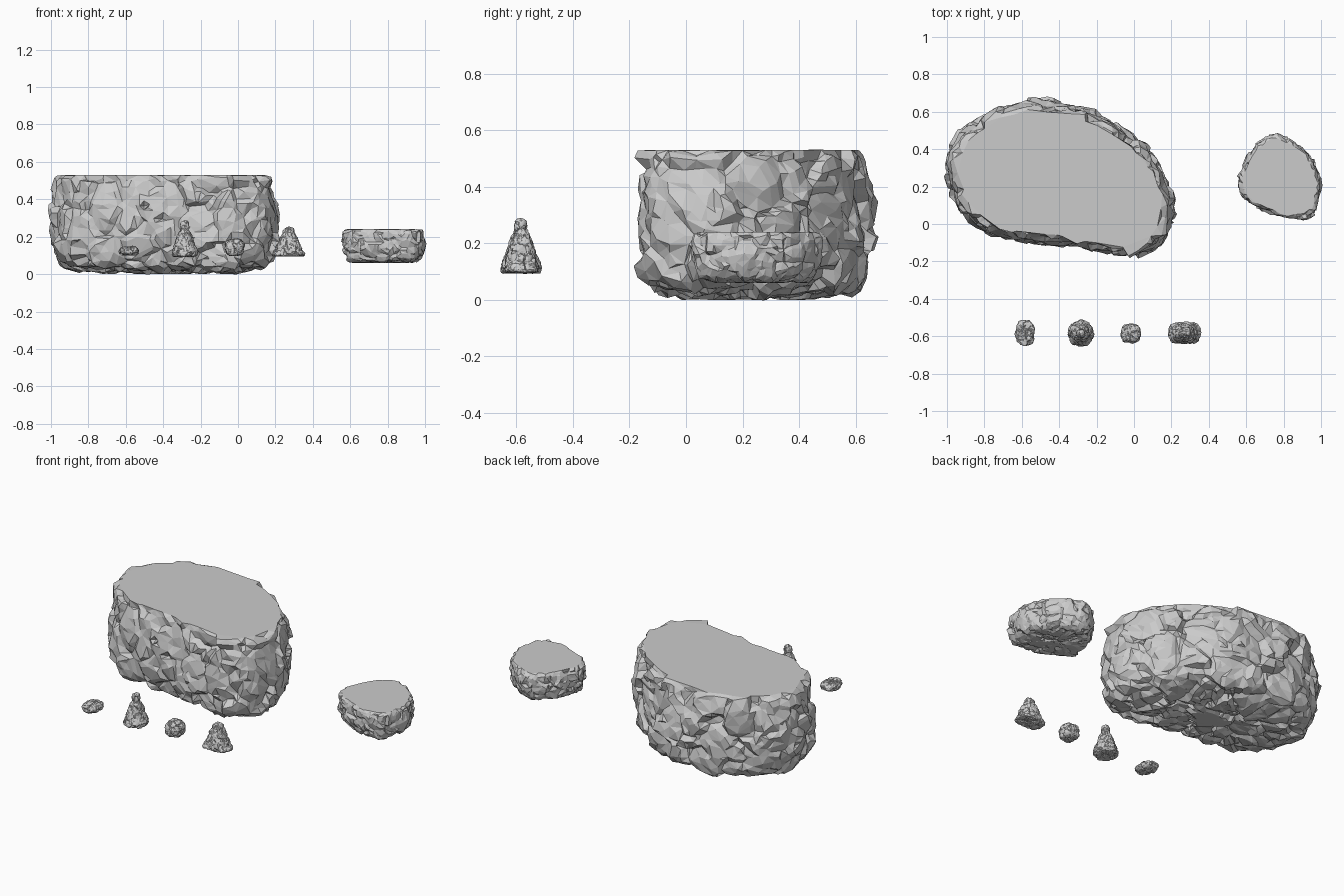
import bpy, bmesh, math
from mathutils import Vector, noise

if "Cube" in bpy.data.objects:
    bpy.data.objects.remove(bpy.data.objects["Cube"])


def spline(pts, step, closed):
    """Catmull-Rom samples, spaced roughly by step."""
    n = len(pts)
    pts = [Vector(p) for p in pts]
    get = (lambda i: pts[i % n]) if closed else (lambda i: pts[max(0, min(n - 1, i))])
    out = []
    for i in range(n if closed else n - 1):
        p0, p1, p2, p3 = (get(i + k) for k in (-1, 0, 1, 2))
        k = max(1, round((p2 - p1).length / step))
        for j in range(k):
            t = j / k
            out.append(0.5 * (2 * p1 + (p2 - p0) * t + (2 * p0 - 5 * p1 + 4 * p2 - p3) * t * t
                              + (3 * p1 - p0 - 3 * p2 + p3) * t ** 3))
    if not closed:
        out.append(pts[-1])
    return out


def chip(p, cell):
    """Tilted plate height per Voronoi cell, with cracks between cells."""
    q = p / cell
    dist, seeds = noise.voronoi(q)
    tilt = noise.cell_vector(seeds[0] * 17.3) * 2 - Vector((1, 1, 1))
    crack = max(0.0, 1 - (dist[1] - dist[0]) / 0.2)
    return tilt.dot(q - seeds[0]) - 0.35 * crack


def rock(name, outline, center, profile, step, cell, amp, ratio, flat_top=False):
    """Loft the outline through (scale, z) rings, chip the surface, reduce to facets."""
    ring = spline(outline, step, True)
    c = Vector(center)
    r = sum((p - c).length for p in ring) / len(ring)
    prof = spline([(s * r, z) for s, z in profile], step, False)
    bm = bmesh.new()
    rows = []
    for s, z in prof:
        rows.append([bm.verts.new((*(c + (p - c) * (s / r)), z)) for p in ring])
    n = len(ring)
    for a, b in zip(rows, rows[1:]):
        for i in range(n):
            j = (i + 1) % n
            bm.faces.new((a[i], a[j], b[j], b[i]))
    bm.faces.new(rows[0])
    bm.faces.new(rows[-1])
    bmesh.ops.recalc_face_normals(bm, faces=bm.faces)
    bm.normal_update()
    top, low = profile[-1][1], min(z for _, z in profile)
    moves = [v.normal * amp * (chip(v.co, cell) + 0.4 * chip(v.co, cell * 0.45)) for v in bm.verts]
    for v, m in zip(bm.verts, moves):
        v.co += m
        v.co.z = max(low, v.co.z)
        if flat_top:
            v.co.z = min(top, v.co.z)
    if flat_top:
        for v in rows[-1]:
            v.co.z = top
    me = bpy.data.meshes.new(name)
    bm.to_mesh(me)
    bm.free()
    ob = bpy.data.objects.new(name, me)
    bpy.context.collection.objects.link(ob)
    dec = ob.modifiers.new("facets", 'DECIMATE')
    dec.ratio = ratio
    return ob


def oval(cx, cy, rx, ry, power=2.4):
    """Rounded-square outline."""
    def f(t):
        return math.copysign(abs(t) ** (2 / power), t)
    return [(cx + rx * f(math.cos(a)), cy + ry * f(math.sin(a)))
            for a in (k * math.tau / 16 for k in range(16))]


# large flat-topped boulder
rock("large_boulder",
     [(-1, .25), (-.98, .4), (-.87, .54), (-.7, .62), (-.5, .655), (-.3, .62), (-.1, .53),
      (.05, .42), (.15, .28), (.21, .12), (.205, 0), (.15, -.11), (0, -.17), (-.2, -.14),
      (-.4, -.105), (-.7, -.075), (-.85, 0), (-.94, .09)],
     (-.42, .24),
     [(.05, 0), (.5, .008), (.78, .025), (.9, .045), (.96, .09), (.99, .16), (1, .26),
      (.985, .38), (.96, .47), (.935, .51), (.89, .53)],
     .018, .17, .035, .17, True)

# smaller flat-topped boulder
rock("small_boulder",
     [(.555, .2), (.575, .3), (.63, .4), (.73, .48), (.83, .455), (.93, .38), (.99, .26),
      (.995, .16), (.955, .05), (.87, .025), (.75, .05), (.62, .11)],
     (.78, .25),
     [(.05, .06), (.6, .062), (.86, .075), (.96, .11), (1, .15), (.99, .2), (.96, .228), (.89, .24)],
     .011, .08, .015, .2, True)


def small(name, cx, cy, rx, ry, profile, power=2.4):
    rock(name, oval(cx, cy, rx, ry, power), (cx, cy), profile, .005, .036, .007, .35)


# flat pebble
small("flat_pebble", -.583, -.583, .053, .072,
      [(.05, .1), (.6, .102), (.92, .111), (1, .122), (.92, .136), (.6, .145), (.05, .147)])
# pointed stone with a round head
small("pointed_stone", -.284, -.585, .069, .07,
      [(.05, .092), (.85, .094), (1, .11), (.92, .135), (.76, .165), (.62, .2), (.46, .225),
       (.34, .238), (.36, .262), (.28, .28), (.05, .288)], 2.1)
# blocky pebble
small("block_pebble", -.017, -.585, .052, .05,
      [(.05, .097), (.65, .1), (.93, .113), (1, .14), (.95, .168), (.65, .186), (.05, .19)], 3)
# peaked stone on a thin slab
small("peaked_stone_slab", .27, -.583, .088, .06,
      [(.05, .094), (.85, .095), (1, .104), (.93, .117), (.75, .13), (.05, .135)], 3)
small("peaked_stone", .272, -.583, .07, .06,
      [(.05, .1), (.9, .102), (1, .12), (.92, .145), (.78, .175), (.64, .2), (.5, .217),
       (.45, .232), (.3, .246), (.05, .251)])
